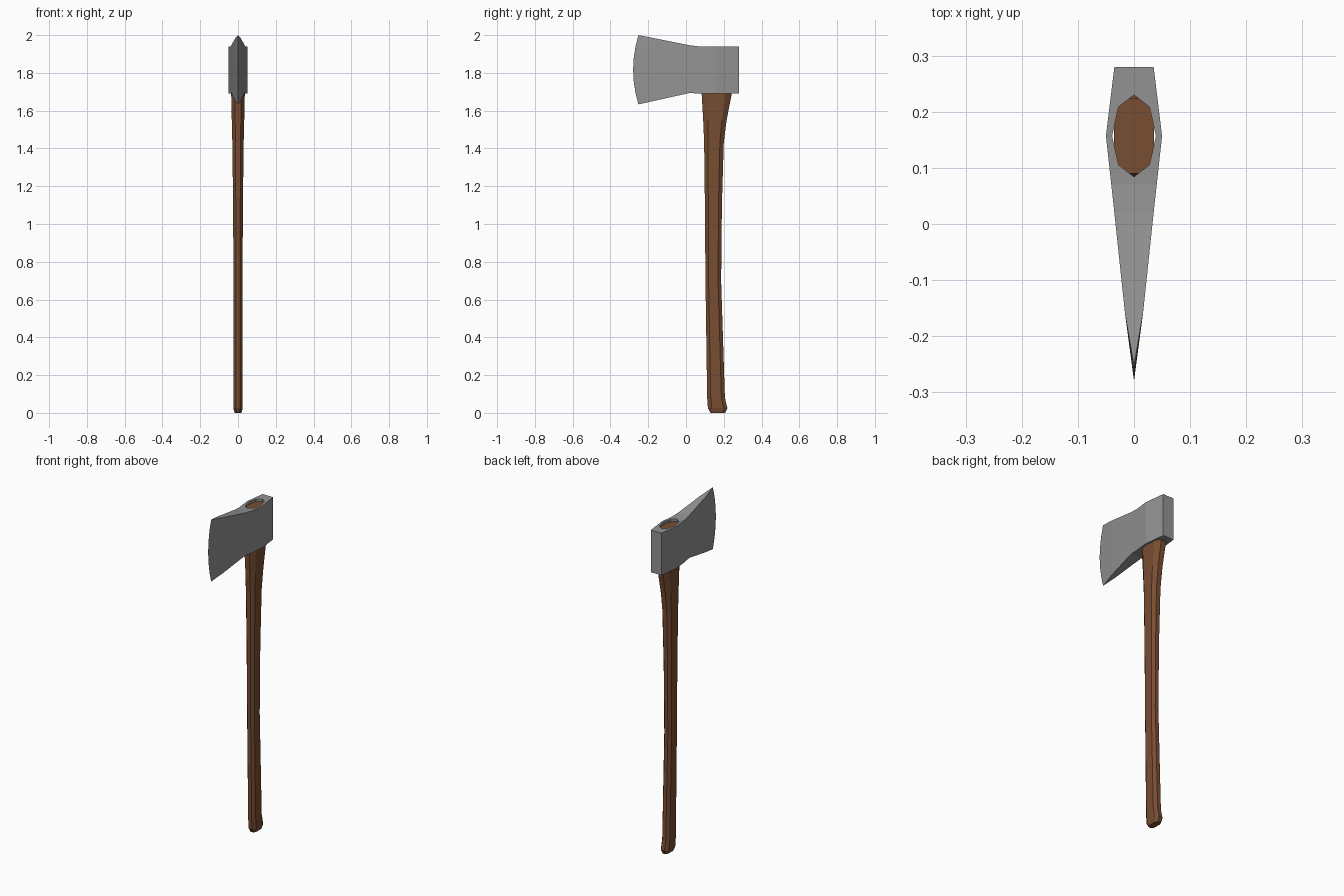
import bpy, bmesh, math

if "Cube" in bpy.data.objects:
    bpy.data.objects.remove(bpy.data.objects["Cube"])


def material(name, rgb):
    m = bpy.data.materials.new(name)
    m.diffuse_color = (*rgb, 1)
    m.use_nodes = True
    m.node_tree.nodes["Principled BSDF"].inputs["Base Color"].default_value = m.diffuse_color
    return m


steel = material("steel grey", (0.29, 0.29, 0.29))
wood = material("brown wood", (0.19, 0.075, 0.032))


def loft(name, rings, mat):
    """Skin closed rings of equal length and cap both ends."""
    bm = bmesh.new()
    loops = [[bm.verts.new(p) for p in ring] for ring in rings]
    n = len(loops[0])
    for a, b in zip(loops, loops[1:]):
        for i in range(n):
            j = (i + 1) % n
            bm.faces.new((a[i], a[j], b[j], b[i]))
    bm.faces.new(loops[0])
    bm.faces.new(loops[-1])
    # the cutting edge has zero width, so weld its two sides
    bmesh.ops.remove_doubles(bm, verts=bm.verts, dist=1e-5)
    bmesh.ops.dissolve_degenerate(bm, edges=bm.edges, dist=1e-5)
    bmesh.ops.recalc_face_normals(bm, faces=bm.faces)
    me = bpy.data.meshes.new(name)
    bm.to_mesh(me)
    bm.free()
    me.materials.append(mat)
    ob = bpy.data.objects.new(name, me)
    bpy.context.collection.objects.link(ob)
    return ob


# Axe head: cross-sections along y as (y, half width, bottom, top, edge bulge)
STEPS = 6
stations = [
    (0.28, 0.035, 1.69, 1.94, 0),
    (0.157, 0.05, 1.69, 1.94, 0),
    (0.07, 0.0405, 1.69, 1.94, 0),
    (0.02, 0.035, 1.694, 1.946, 0),
    (-0.16, 0.016, 1.654, 1.982, 0),
    (-0.252, 0.0, 1.633, 2.0, 0.028),
]


def head_ring(y, w, z0, z1, bulge):
    side = []
    for i in range(STEPS + 1):
        t = i / STEPS
        side.append((w, y - bulge * (1 - (2 * t - 1) ** 2), z0 + (z1 - z0) * t))
    return side + [(-x, yy, z) for x, yy, z in reversed(side)]


# blade is built as a closed body, with its sharp edge welded to a line
bm = bmesh.new()
loops = [[bm.verts.new(p) for p in head_ring(*s)] for s in stations]
n = len(loops[0])
for a, b in zip(loops, loops[1:]):
    for i in range(n):
        j = (i + 1) % n
        bm.faces.new((a[i], a[j], b[j], b[i]))
bm.faces.new(loops[0])
bmesh.ops.remove_doubles(bm, verts=bm.verts, dist=1e-5)
bmesh.ops.recalc_face_normals(bm, faces=bm.faces)
me = bpy.data.meshes.new("axe_head")
bm.to_mesh(me)
bm.free()
me.materials.append(steel)
head = bpy.data.objects.new("axe_head", me)
bpy.context.collection.objects.link(head)

# Eye through the head: eight-sided hole
EYE_Y = 0.157
eye = [[(0.039 * math.sin(k * math.pi / 4), EYE_Y + 0.073 * math.cos(k * math.pi / 4), z)
        for k in range(8)] for z in (1.6, 2.1)]
cutter = loft("eye_cutter", eye, steel)
cutter.hide_render = True
mod = head.modifiers.new("eye", 'BOOLEAN')
mod.operation = 'DIFFERENCE'
mod.solver = 'EXACT'
mod.object = cutter
bpy.context.view_layer.update()
cut = bpy.data.meshes.new_from_object(head.evaluated_get(bpy.context.evaluated_depsgraph_get()))
head.modifiers.clear()
head.data = cut
bpy.data.objects.remove(cutter)


# Handle: eight-sided sections as (z, front y, back y, half width)
def handle_ring(z, y0, y1, hx):
    c, hy = (y0 + y1) / 2, (y1 - y0) / 2
    quarter = [(0.45 * hx, hy), (hx, 0.6 * hy)]
    pts = quarter + [(x, -y) for x, y in reversed(quarter)]
    pts += [(-x, -y) for x, y in quarter] + [(-x, y) for x, y in reversed(quarter)]
    return [(x, c + y, z) for x, y in pts]


sections = [
    (0.0, 0.13, 0.207, 0.018),
    (0.025, 0.116, 0.219, 0.025),
    (0.08, 0.112, 0.206, 0.025),
    (0.7, 0.103, 0.186, 0.024),
    (1.1, 0.1, 0.19, 0.026),
    (1.43, 0.096, 0.2, 0.03),
    (1.55, 0.091, 0.215, 0.033),
    (1.688, 0.083, 0.242, 0.036),
    (1.72, 0.09, 0.224, 0.036),
    (1.925, 0.09, 0.224, 0.036),
]
loft("handle", [handle_ring(*s) for s in sections], wood)
